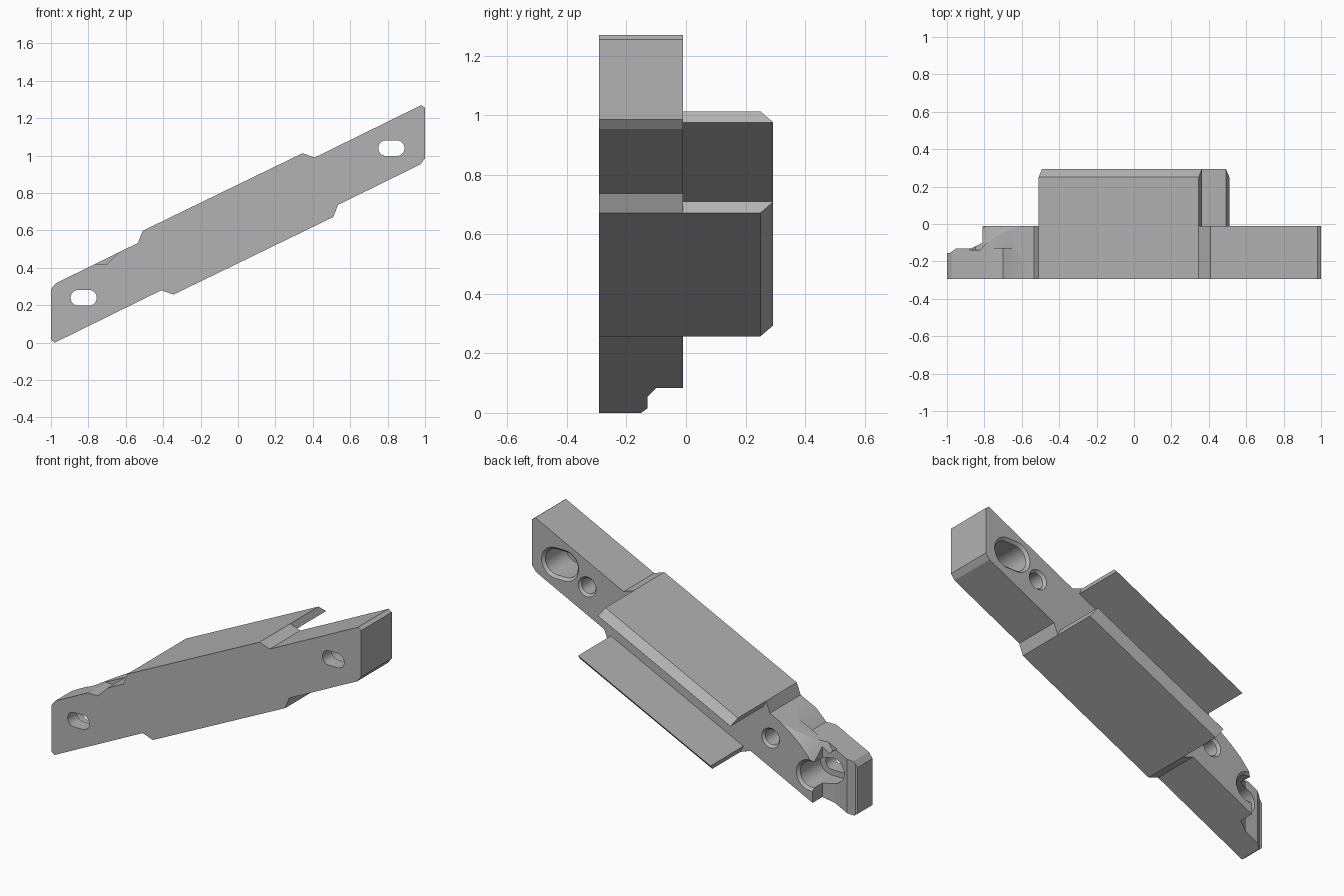
import bpy, bmesh, math

cube = bpy.data.objects.get("Cube")
if cube:
    bpy.data.objects.remove(cube, do_unlink=True)

grey = bpy.data.materials.new("plain grey")
grey.use_nodes = True
COLOUR = (0.45, 0.45, 0.45, 1)
grey.diffuse_color = COLOUR
grey.node_tree.nodes["Principled BSDF"].inputs["Base Color"].default_value = COLOUR

CENTRE_Z = 0.635
FRONT, BACK, TIP = -0.293, -0.01, 0.293
SLOPE = math.atan(0.48)


def turned(points):
    """Half turn about the middle of the bar."""
    return [(-x, 2 * CENTRE_Z - z) for x, z in points]


def loft(name, sections):
    """Solid through x-z outlines placed at increasing y."""
    bm = bmesh.new()
    rings = [[bm.verts.new((x, y, z)) for x, z in pts] for y, pts in sections]
    for a, b in zip(rings, rings[1:]):
        n = len(a)
        for i in range(n):
            j = (i + 1) % n
            bm.faces.new((a[i], a[j], b[j], b[i]))
    bm.faces.new(rings[0])
    bm.faces.new(rings[-1])
    bmesh.ops.recalc_face_normals(bm, faces=bm.faces)
    mesh = bpy.data.meshes.new(name)
    bm.to_mesh(mesh)
    bm.free()
    mesh.materials.append(grey)
    obj = bpy.data.objects.new(name, mesh)
    bpy.context.collection.objects.link(obj)
    return obj


def oval(x, z, half, r, tilt=0.0, steps=14):
    """Rounded slot outline; half is the distance between arc centre and middle."""
    pts = []
    for side, start in ((1, -math.pi / 2), (-1, math.pi / 2)):
        for i in range(steps + 1):
            a = start + math.pi * i / steps
            u, v = side * half + r * math.cos(a), r * math.sin(a)
            pts.append((x + u * math.cos(tilt) - v * math.sin(tilt),
                        z + u * math.sin(tilt) + v * math.cos(tilt)))
    return pts


def cut(target, cutter):
    mod = target.modifiers.new("cut", "BOOLEAN")
    mod.operation = "DIFFERENCE"
    mod.solver = "EXACT"
    mod.object = cutter
    bpy.context.view_layer.objects.active = target
    bpy.ops.object.modifier_apply(modifier=mod.name)
    bpy.data.objects.remove(cutter, do_unlink=True)


# Sloping bar with a wider middle
half_outline = [(-1, 0.015), (-0.98, 0), (-0.41, 0.28), (-0.345, 0.257),
                (0.51, 0.672), (0.535, 0.737), (0.975, 0.953), (1, 0.985)]
bar = loft("sloping_bar", [(FRONT, half_outline + turned(half_outline)),
                           (BACK, half_outline + turned(half_outline))])

# Thinned low end
step = [(-1.1, -0.155), (-0.985, -0.155), (-0.95, -0.13), (-0.87, -0.13),
        (-0.81, -0.1), (-0.81, 0.1), (-1.1, 0.1)]
low_step = loft("low_step_cutter", [(-0.2, step), (0.6, step)])
for v in low_step.data.vertices:      # lay the profile flat
    x, y, z = v.co
    v.co = (x, z, y)
low_step.data.flip_normals()
cut(bar, low_step)

# Conical relief behind the low upper edge
arc = [(-0.53, 0.535), (-0.6, 0.495), (-0.67, 0.445), (-0.73, 0.395),
       (-0.78, 0.34), (-0.82, 0.28)]
corner = [(-0.95, 0.4), (-0.8, 0.7)]
outer = [(x - 0.03, z + 0.07) for x, z in arc]
cut(bar, loft("relief_cutter", [(-0.14, outer + corner), (0.0, arc + corner)]))

# Small dip in the front of the low upper edge
dip = [(-0.78, 0.42), (-0.7, 0.42), (-0.6, 0.52), (-0.78, 0.52)]
cut(bar, loft("dip_cutter", [(-0.35, dip), (-0.13, dip)]))

# Slots with wide recesses, and a blind hole beside each
for x, z, hole_x, hole_z in ((0.82, 1.04, 0.645, 0.955), (-0.825, 0.24, -0.54, 0.39)):
    slot = oval(x, z, 0.028, 0.042)
    cut(bar, loft("slot_cutter", [(-0.4, slot), (0.1, slot)]))
    recess, rim = oval(x, z, 0.03, 0.075), oval(x, z, 0.03, 0.09)
    cut(bar, loft("recess_cutter", [(-0.21, recess), (-0.025, recess),
                                    (BACK, rim), (0.05, rim)]))
    hole, rim = oval(hole_x, hole_z, 0.0001, 0.045), oval(hole_x, hole_z, 0.0001, 0.058)
    cut(bar, loft("hole_cutter", [(-0.16, hole), (-0.025, hole),
                                  (BACK, rim), (0.05, rim)]))

# Two rear lips tapering to a sharp edge
outside = [(-0.51, 0.598), (0.345, 1.013)]
inside = [(0.363, 0.975), (-0.492, 0.56)]
edge = [(x, z + 0.001) for x, z in reversed(inside)]
lip = [(BACK, outside + inside), (0.25, outside + inside), (TIP, edge + inside)]
loft("upper_lip", lip)
loft("lower_lip", [(y, turned(pts)) for y, pts in lip])

# Smooth the round walls only
bpy.ops.object.select_all(action="DESELECT")
bar.select_set(True)
bpy.context.view_layer.objects.active = bar
bpy.ops.object.shade_smooth_by_angle(angle=math.radians(25))
